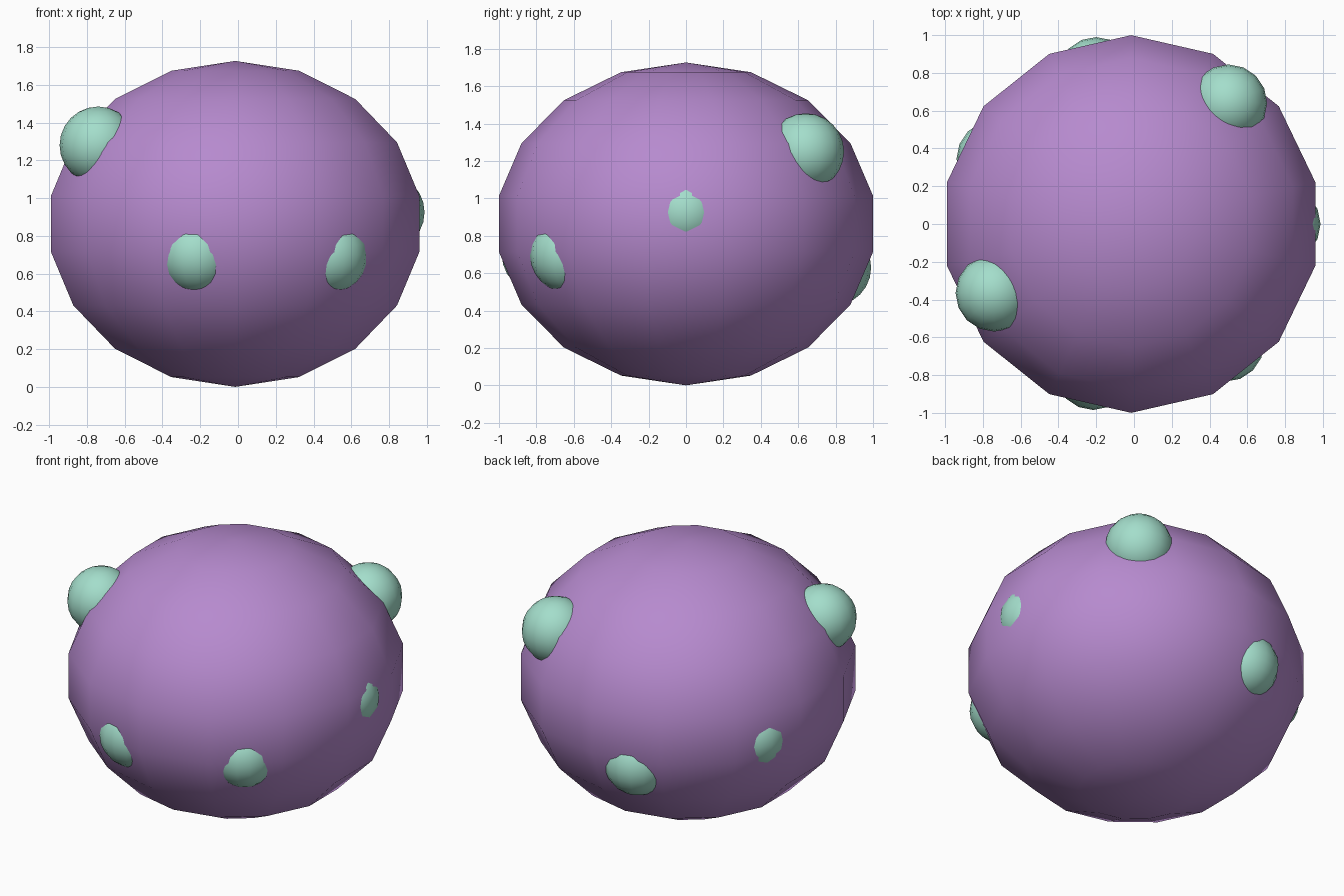
import bpy

cube = bpy.data.objects.get("Cube")
if cube:
    bpy.data.objects.remove(cube, do_unlink=True)


def make_material(name, rgb):
    mat = bpy.data.materials.new(name)
    mat.use_nodes = True
    color = (*rgb, 1.0)
    mat.diffuse_color = color
    mat.node_tree.nodes["Principled BSDF"].inputs["Base Color"].default_value = color
    return mat


def ball(name, mat, center, radius, segments, rings, height=1.0):
    """Smooth shaded sphere, squashed vertically by height."""
    bpy.ops.mesh.primitive_uv_sphere_add(
        segments=segments, ring_count=rings, radius=radius, location=center)
    obj = bpy.context.object
    obj.name = name
    obj.scale.z = height
    bpy.ops.object.transform_apply(location=False, rotation=False, scale=True)
    bpy.ops.object.shade_smooth()
    obj.data.materials.append(mat)
    return obj


purple = make_material("soft_purple", (0.47, 0.255, 0.62))
mint = make_material("mint_green", (0.37, 0.73, 0.60))

# Squashed coarse body
ball("body", purple, (-0.015, 0, 0.8635), 1.0154, 14, 9, 0.85)

# Spots: equal balls sunk into the body, the two upper ones standing out most
spots = {
    "upper_front_spot": (-0.74, -0.365, 1.28),
    "upper_back_spot": (0.50, 0.64, 1.25),
    "front_spot": (-0.215, -0.78, 0.70),
    "front_corner_spot": (0.485, -0.63, 0.70),
    "side_spot": (0.783, 0, 0.925),
    "back_spot": (-0.20, 0.785, 0.63),
    "back_corner_spot": (-0.735, 0.345, 0.79),
}
for name, center in spots.items():
    ball(name, mint, center, 0.205, 16, 12)
